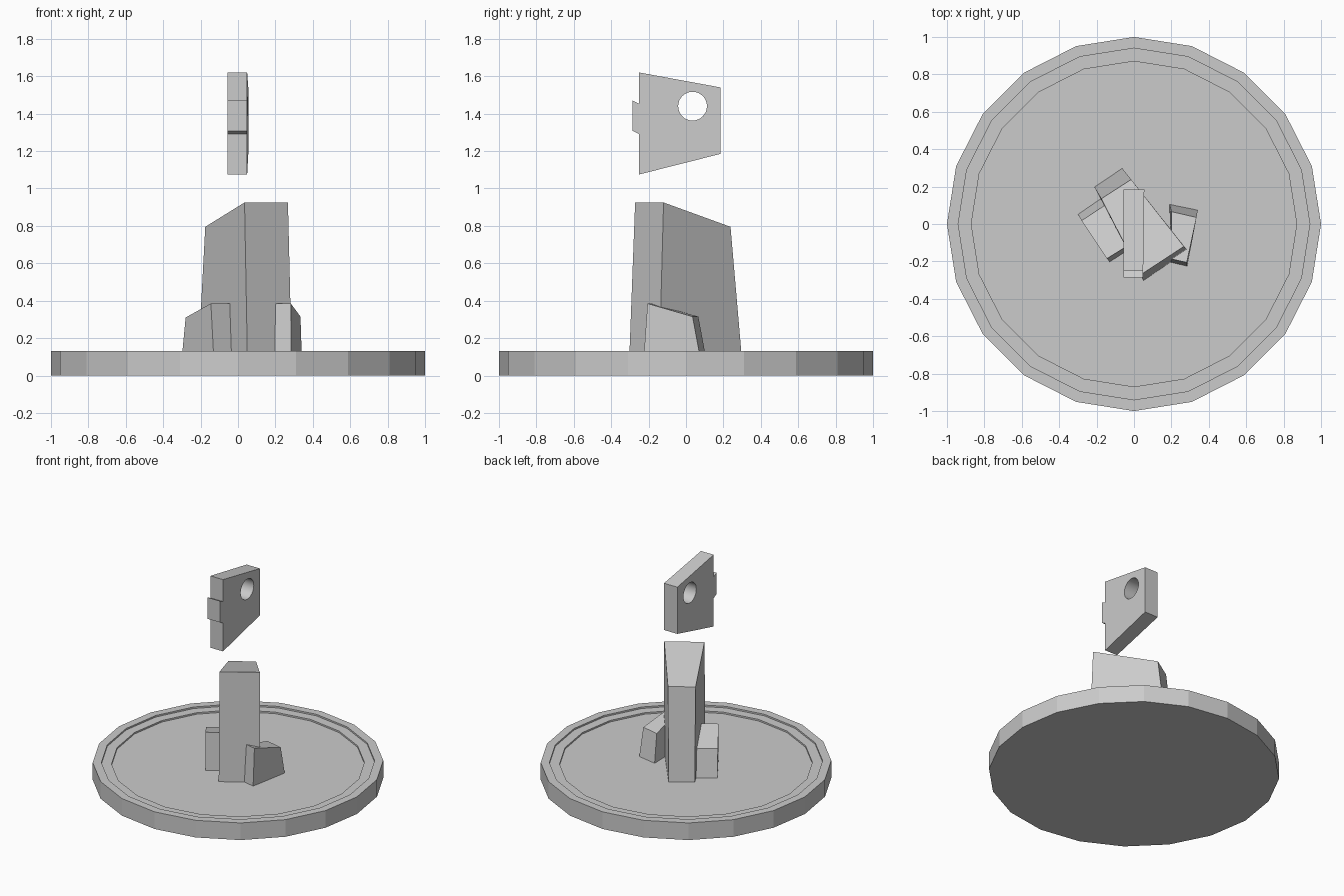
import bpy, bmesh, math

if "Cube" in bpy.data.objects:
    bpy.data.objects.remove(bpy.data.objects["Cube"])


def make_object(name, bm):
    bmesh.ops.recalc_face_normals(bm, faces=bm.faces[:])
    mesh = bpy.data.meshes.new(name)
    bm.to_mesh(mesh)
    bm.free()
    obj = bpy.data.objects.new(name, mesh)
    bpy.context.collection.objects.link(obj)
    return obj


def lathe(name, profile, sides):
    # stack of polygon rings, capped at both ends
    bm = bmesh.new()
    rings = []
    for r, z in profile:
        angles = [2 * math.pi * i / sides for i in range(sides)]
        rings.append([bm.verts.new((r * math.cos(a), r * math.sin(a), z)) for a in angles])
    for a, b in zip(rings, rings[1:]):
        for i in range(sides):
            j = (i + 1) % sides
            bm.faces.new((a[i], a[j], b[j], b[i]))
    bm.faces.new(rings[0])
    bm.faces.new(rings[-1])
    return make_object(name, bm)


def loft(name, lower, upper):
    # closed solid between two matching outlines
    bm = bmesh.new()
    a = [bm.verts.new(p) for p in lower]
    b = [bm.verts.new(p) for p in upper]
    n = len(a)
    for i in range(n):
        j = (i + 1) % n
        bm.faces.new((a[i], a[j], b[j], b[i]))
    bm.faces.new(a)
    bm.faces.new(b)
    return make_object(name, bm)


def stone(name, base, top, z_front, z_back):
    # corners: front left, front right, back right, back left
    heights = (z_front, z_front, z_back, z_back)
    return loft(name, [(x, y, 0.10) for x, y in base],
                [(x, y, z) for (x, y), z in zip(top, heights)])


# Round base with two shallow inward steps
lathe("base_disc", [(1, 0), (1, 0.13), (0.94, 0.13), (0.94, 0.118),
                    (0.87, 0.118), (0.87, 0.106)], 20)

# Three slanted stones
stone("tall_stone",
      [(0.05, -0.303), (0.287, -0.142), (-0.063, 0.298), (-0.212, 0.198)],
      [(0.035, -0.272), (0.267, -0.12), (-0.015, 0.238), (-0.175, 0.135)],
      0.925, 0.795)
stone("left_stone",
      [(-0.13, -0.203), (-0.03, -0.138), (-0.18, 0.135), (-0.30, 0.052)],
      [(-0.145, -0.185), (-0.04, -0.12), (-0.155, 0.10), (-0.28, 0.018)],
      0.385, 0.31)
stone("right_stone",
      [(0.197, -0.205), (0.285, -0.226), (0.341, 0.075), (0.19, 0.106)],
      [(0.20, -0.187), (0.282, -0.206), (0.334, 0.035), (0.20, 0.066)],
      0.385, 0.315)

# Floating plate, slightly thicker at the back
profile = [(-0.25, 1.62), (0.185, 1.54), (0.185, 1.185), (-0.25, 1.075)]
plate = loft("floating_plate", [(-0.057, y, z) for y, z in profile],
             [(0.055 if y > 0 else 0.049, y, z) for y, z in profile])

# Round hole through the plate
bpy.ops.mesh.primitive_cylinder_add(vertices=32, radius=0.077, depth=0.5,
                                    location=(0, 0.035, 1.44),
                                    rotation=(0, math.pi / 2, 0))
cutter = bpy.context.object
cutter.name = "hole_cutter"
cutter.hide_render = True
cutter.display_type = 'WIRE'
cut = plate.modifiers.new("hole", 'BOOLEAN')
cut.operation = 'DIFFERENCE'
cut.solver = 'EXACT'
cut.object = cutter
bpy.ops.object.select_all(action='DESELECT')
plate.select_set(True)
bpy.context.view_layer.objects.active = plate
bpy.ops.object.modifier_apply(modifier=cut.name)
bpy.data.objects.remove(cutter)
bpy.ops.object.shade_smooth_by_angle(angle=math.radians(30))

# Skewed tab on the plate's front edge
tab = [(-0.285, 1.47), (-0.25, 1.453), (-0.25, 1.29), (-0.285, 1.308)]
loft("plate_tab", [(-0.057, y, z) for y, z in tab], [(0.049, y, z) for y, z in tab])
